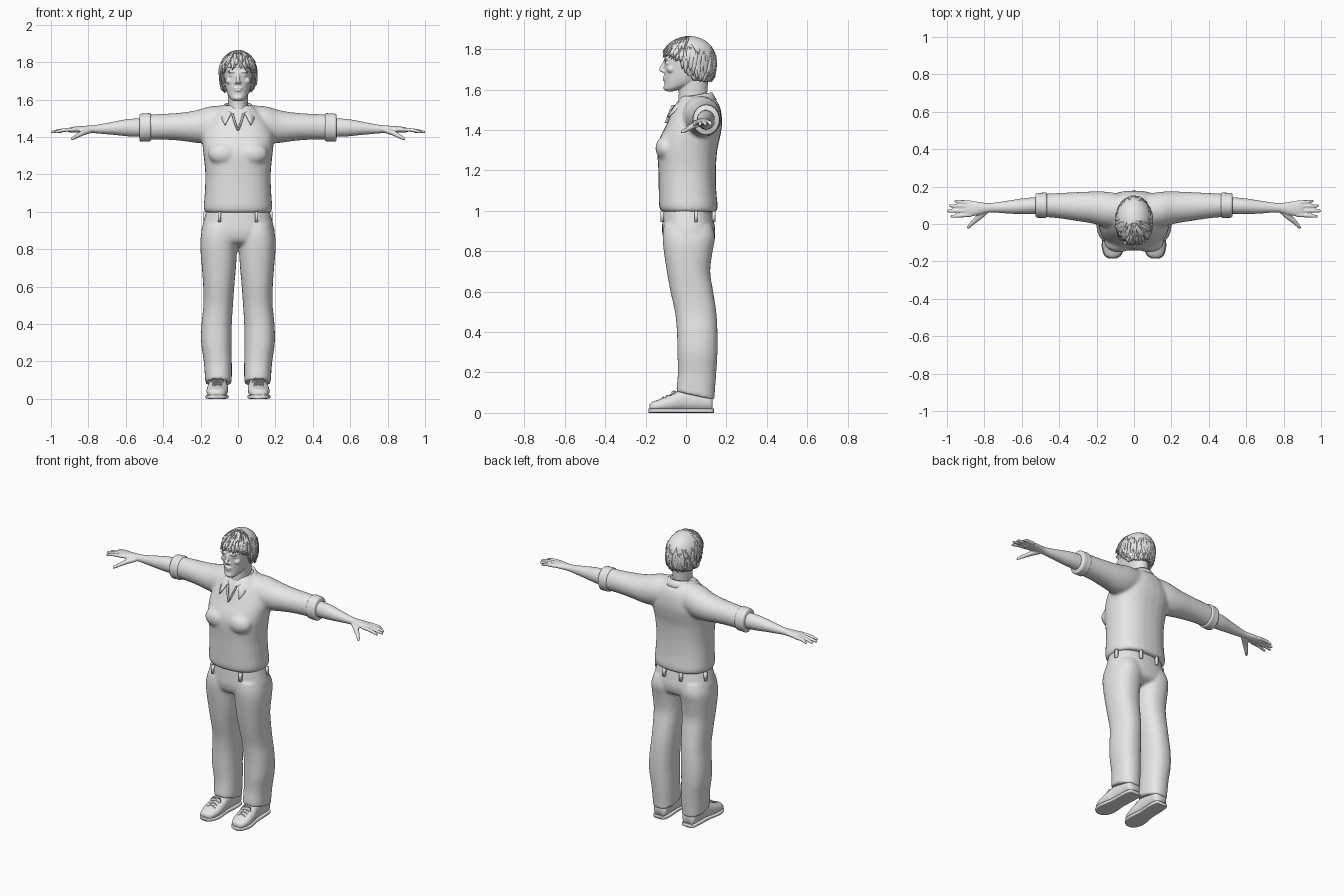
import bpy, bmesh, math, random
from mathutils import Vector

if "Cube" in bpy.data.objects:
    bpy.data.objects.remove(bpy.data.objects["Cube"])
random.seed(4)
X, Y, Z = Vector((1, 0, 0)), Vector((0, 1, 0)), Vector((0, 0, 1))
SIDES = (("left", 1), ("right", -1))

grey = bpy.data.materials.new("plain grey")
grey.use_nodes = True
COLOUR = (0.8, 0.8, 0.8, 1)
grey.diffuse_color = COLOUR
grey.node_tree.nodes["Principled BSDF"].inputs["Base Color"].default_value = COLOUR


def spline(rows, steps=4):
    """Catmull-Rom interpolation of rows of numbers."""
    out = []
    for i in range(len(rows) - 1):
        a, b, c, d = (rows[max(0, min(len(rows) - 1, i + k))] for k in (-1, 0, 1, 2))
        for s in range(steps):
            t = s / steps
            out.append([q + t / 2 * (r - p + t * (2 * p - 5 * q + 4 * r - w + t * (3 * (q - r) + w - p)))
                        for p, q, r, w in zip(a, b, c, d)])
    return out + [list(rows[-1])]


def loft(bm, rows, u, v, side=1, n=28, power=2, steps=4):
    """Closed skin through rows of (x, y, z, radius along u, radius along v)."""
    rings = []
    for x, y, z, ru, rv in spline(rows, steps):
        ring = []
        for k in range(n):
            c, s = math.cos(math.tau * k / n), math.sin(math.tau * k / n)
            c, s = (math.copysign(abs(w) ** (2 / power), w) for w in (c, s))
            p = Vector((x, y, z)) + u * ru * c + v * rv * s
            ring.append(bm.verts.new((p.x * side, p.y, p.z)))
        rings.append(ring)
    for a, b in zip(rings, rings[1:]):
        for k in range(n):
            bm.faces.new((a[k], a[k - 1], b[k - 1], b[k]))
    bm.faces.new(rings[0])
    bm.faces.new(rings[-1])


def upright(rows):
    """(z, x centre, x radius, front y, back y) to loft rows."""
    return [(x, (f + b) / 2, z, r, (b - f) / 2) for z, x, r, f, b in rows]


def ball(bm, centre, size):
    ret = bmesh.ops.create_uvsphere(bm, u_segments=20, v_segments=12, radius=1)
    for vert in ret["verts"]:
        vert.co = Vector(centre) + Vector(a * b for a, b in zip(vert.co, size))


def finish(name, bm, voxel=0, smooth=4, thick=0):
    bmesh.ops.recalc_face_normals(bm, faces=bm.faces)
    mesh = bpy.data.meshes.new(name)
    bm.to_mesh(mesh)
    bm.free()
    mesh.materials.append(grey)
    mesh.polygons.foreach_set("use_smooth", [True] * len(mesh.polygons))
    ob = bpy.data.objects.new(name, mesh)
    bpy.context.collection.objects.link(ob)
    if thick:
        ob.modifiers.new("thickness", 'SOLIDIFY').thickness = thick
    if voxel:
        m = ob.modifiers.new("blend", 'REMESH')
        m.mode, m.voxel_size, m.use_smooth_shade = 'VOXEL', voxel, True
        m = ob.modifiers.new("soften", 'SMOOTH')
        m.factor, m.iterations = 0.5, smooth
    return ob


# Shirt: torso, chest and sleeves blended together
bm = bmesh.new()
loft(bm, upright([(.995, 0, .172, -.12, .148), (1.02, 0, .183, -.133, .157), (1.1, 0, .178, -.135, .15),
                  (1.2, 0, .175, -.137, .148), (1.3, 0, .184, -.142, .155), (1.36, 0, .19, -.13, .168),
                  (1.42, 0, .19, -.1, .178), (1.48, 0, .16, -.075, .176), (1.53, 0, .12, -.05, .162),
                  (1.57, 0, .08, -.02, .13)]), X, Y, power=2.4)
for name, side in SIDES:
    ball(bm, (side * .08, -.1, 1.31), (.08, .052, .06))
    loft(bm, [(.06, .07, 1.48, .09, .09), (.15, .078, 1.466, .095, .098), (.22, .088, 1.456, .086, .088),
              (.3, .093, 1.455, .078, .076), (.4, .098, 1.455, .068, .069), (.51, .1, 1.452, .06, .068)],
         Y, Z, side)
finish("shirt", bm, .009, 8)

for name, side in SIDES:
    # Rolled cuff
    bm = bmesh.new()
    loft(bm, [(.465, .1, 1.452, .06, .067), (.472, .1, 1.452, .068, .075), (.495, .1, 1.451, .067, .075),
              (.518, .1, 1.45, .066, .075), (.526, .1, 1.45, .06, .069)], Y, Z, side)
    finish(name + "_cuff", bm)

    # Forearm, palm, fingers and thumb
    bm = bmesh.new()
    loft(bm, [(.48, .1, 1.45, .045, .05), (.58, .096, 1.45, .043, .047), (.66, .091, 1.447, .036, .036),
              (.74, .088, 1.443, .027, .025), (.785, .086, 1.442, .026, .02), (.84, .083, 1.441, .037, .018),
              (.885, .081, 1.439, .041, .015), (.905, .081, 1.437, .036, .011)], Y, Z, side)
    for base, tip, reach in ((.115, .122, .962), (.094, .097, .99), (.071, .07, 1), (.049, .041, .982)):
        loft(bm, [(.87, base, 1.44, .0115, .011), (.93, (base + tip) / 2, 1.437, .0105, .0105),
                  (reach - .012, tip, 1.428, .0085, .0085), (reach, tip, 1.426, .004, .004)], Y, Z, side, 10)
    loft(bm, [(.79, .075, 1.435, .02, .015), (.83, .037, 1.422, .017, .015), (.865, .005, 1.403, .012, .012),
              (.885, -.017, 1.392, .009, .009), (.892, -.023, 1.388, .004, .004)],
         Vector((.6, .8, 0)), Z, side, 10)
    finish(name + "_arm", bm, .0045, 3)

    # Shoe upper, sole and laces
    bm = bmesh.new()
    loft(bm, [(.115, -.18, .028, .02, .016), (.114, -.165, .031, .042, .024), (.112, -.12, .039, .056, .033),
              (.109, -.06, .052, .056, .046), (.106, -.01, .063, .05, .056), (.104, .06, .063, .048, .056),
              (.103, .115, .055, .046, .048), (.103, .132, .045, .034, .036)], X, Z, side, power=2.3)
    finish(name + "_shoe", bm)
    bm = bmesh.new()
    outline = [(.115, -.185, .011, .022, .011), (.114, -.165, .011, .047, .011), (.112, -.11, .011, .061, .011),
               (.108, -.02, .011, .05, .011), (.104, .07, .011, .051, .011), (.103, .125, .011, .045, .011),
               (.103, .138, .011, .03, .011)]
    loft(bm, outline, X, Z, side, power=5)
    finish(name + "_sole", bm)
    bm = bmesh.new()
    for k in range(4):
        y, z = -.112 + .02 * k, .075 + .0085 * k
        for lean in (-1, 1):
            loft(bm, [(.082, y - .008 * lean, z - .008, .004, .004), (.11, y, z + .002, .004, .004),
                      (.138, y + .008 * lean, z - .008, .004, .004)], Y, Z, side, 8)
    for lean in (-1, 1):
        loft(bm, [(.11, -.055, .104, .005, .004), (.11 + .025 * lean, -.064, .106, .005, .004),
                  (.11 + .035 * lean, -.075, .09, .004, .004)], Y, Z, side, 8)
    finish(name + "_laces", bm)

# Trousers: hips and two legs blended, hems lower at the heel
bm = bmesh.new()
loft(bm, upright([(1.015, 0, .166, -.113, .125), (.95, 0, .184, -.117, .138), (.89, 0, .197, -.118, .145),
                  (.84, 0, .185, -.1, .13), (.815, 0, .12, -.05, .08)]), X, Y, power=2.3)
for name, side in SIDES:
    loft(bm, upright([(.93, .095, .085, -.11, .13), (.87, .1, .099, -.116, .144), (.8, .103, .098, -.11, .132),
                      (.7, .102, .091, -.095, .12), (.6, .103, .083, -.077, .135), (.5, .106, .079, -.055, .15),
                      (.4, .114, .081, -.045, .156), (.3, .116, .081, -.043, .156), (.2, .108, .075, -.04, .15),
                      (.12, .105, .072, -.046, .143), (.085, .104, .071, -.048, .142)]), X, Y, side, power=2.3)
for vert in bm.verts:
    vert.co.z -= .22 * (vert.co.y - .045) * max(0, min(1, (.2 - vert.co.z) / .1))
finish("trousers", bm, .008, 7)

# Belt loops
bm = bmesh.new()
for x, y in ((.1, -.117), (-.1, -.117), (.177, .05), (-.177, .05), (.06, .137), (-.06, .137)):
    ret = bmesh.ops.create_cube(bm, size=1)
    for vert in ret["verts"]:
        c = vert.co
        vert.co = (x + c.x * .016, y + c.y * .016, .973 + c.z * .055)
finish("belt_loops", bm)

# Head: skull, neck and face
bm = bmesh.new()
loft(bm, upright([(1.592, 0, .022, -.098, -.06), (1.605, 0, .04, -.106, -.02), (1.63, 0, .056, -.106, .05),
                  (1.665, 0, .067, -.107, .1), (1.705, 0, .073, -.107, .115), (1.74, 0, .077, -.107, .125),
                  (1.79, 0, .08, -.1, .13), (1.83, 0, .065, -.075, .11), (1.85, 0, .03, -.03, .06)]),
     X, Y, power=2.2)
loft(bm, upright([(1.46, 0, .062, -.07, .1), (1.53, 0, .055, -.042, .1), (1.58, 0, .053, -.036, .105),
                  (1.65, 0, .055, -.04, .11)]), X, Y)
loft(bm, [(0, -.103, 1.745, .008, .008), (0, -.111, 1.725, .009, .01), (0, -.122, 1.702, .012, .011),
          (0, -.118, 1.69, .014, .011), (0, -.106, 1.685, .01, .006)], X, Y, n=12)
ball(bm, (0, -.106, 1.661), (.024, .009, .0055))
ball(bm, (0, -.106, 1.65), (.02, .009, .006))
ball(bm, (0, -.1, 1.61), (.024, .012, .014))
for name, side in SIDES:
    ball(bm, (side * .034, -.1, 1.749), (.025, .011, .0065))
    ball(bm, (side * .033, -.092, 1.731), (.015, .012, .006))
    ball(bm, (side * .012, -.11, 1.69), (.008, .01, .007))
    ball(bm, (side * .045, -.075, 1.7), (.022, .02, .018))
    ball(bm, (side * .078, .02, 1.7), (.011, .02, .034))
finish("head", bm, .0045, 2)


# Hair cap, wide at the nape, cut short over the face
def scalp(angle, polar, scale=1):
    low = max(0, polar - math.pi / 2)
    wide = (math.sin(polar) if not low else 1 - .16 * low ** 2) * scale
    return Vector((.098 * wide * math.sin(angle), .018 + .13 * wide * math.cos(angle),
                   1.752 + .113 * scale * math.cos(polar)))


def hairline(angle):
    facing = abs(math.remainder(angle, math.tau))
    return math.radians(158 if facing < 1.45 else 128 if facing < 1.8 else 92 if facing < 2.3 else 80)


bm = bmesh.new()
count, rows = 40, 14
grid = [[bm.verts.new(scalp(math.tau * k / count, .02 + hairline(math.tau * k / count) * j / rows))
         for j in range(rows + 1)] for k in range(count)]
for k in range(count):
    for j in range(rows):
        bm.faces.new((grid[k - 1][j], grid[k][j], grid[k][j + 1], grid[k - 1][j + 1]))
bm.faces.new([column[0] for column in grid])
finish("hair_cap", bm, thick=.02)

# Loose locks running down from the crown
bm = bmesh.new()
for i in range(190):
    angle = random.uniform(0, math.tau)
    end = hairline(angle) + random.uniform(-.5, .12)
    start = max(.15, end - random.uniform(.7, 1.2))
    twist, flick = random.uniform(-.25, .25), random.uniform(.99, 1.07)
    path = []
    for t, width in ((0, .003), (.35, .012), (.7, .01), (1, .002)):
        p = scalp(angle + twist * t, start + (end - start) * t, 1.005 + (flick - 1) * t * t)
        path.append((*p, width, .004))
    across = Vector((math.cos(angle), -math.sin(angle), 0))
    loft(bm, path, across, (across.cross(Z) + Z * .5).normalized(), n=6, steps=3)
finish("hair_locks", bm)

# Folded collar, ending in two points at the front
bm = bmesh.new()
cols = []
for k in range(33):
    t = k / 16 - 1
    a, f = t * 2.72, abs(t)
    s, c = math.sin(a), math.cos(a)
    drop = max(0, f - .7) / .3
    inner = Vector((.066 * s, .035 + .085 * c, 1.585 - .055 * f ** 2))
    outer = Vector((.1 * s + .03 * drop * math.copysign(1, t), .042 + .11 * c - .035 * drop,
                    1.55 - .03 * f ** 2 - .055 * drop))
    fold = inner.lerp(outer, .3) + Z * .012
    cols.append([bm.verts.new(p) for p in (inner - Z * .03, inner, fold, inner.lerp(outer, .65) + Z * .005, outer)])
for a, b in zip(cols, cols[1:]):
    for j in range(4):
        bm.faces.new((a[j], b[j], b[j + 1], a[j + 1]))
finish("collar", bm, thick=.007)

# Open neckline edges below the collar
bm = bmesh.new()
for name, side in SIDES:
    loft(bm, [(.03, -.062, 1.525, .006, .008), (.017, -.082, 1.48, .006, .008), (.001, -.098, 1.435, .005, .008)],
         X, Y, side, 10)
finish("neckline", bm)
